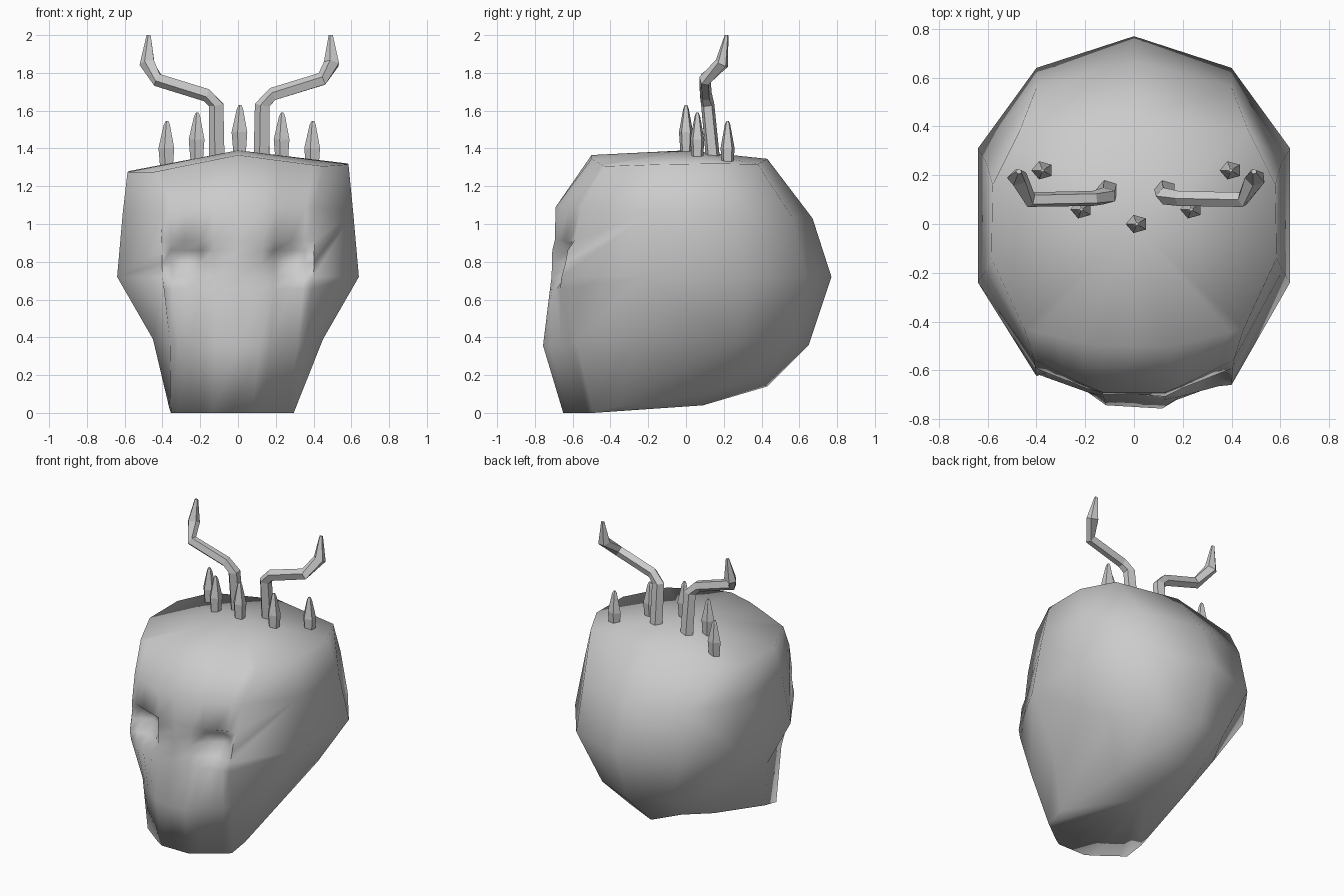
import bpy, bmesh, math
from mathutils import Vector

if "Cube" in bpy.data.objects:
    bpy.data.objects.remove(bpy.data.objects["Cube"])

grey = bpy.data.materials.new("bone grey")
grey.diffuse_color = (0.6, 0.6, 0.6, 1)
grey.use_nodes = True
grey.node_tree.nodes["Principled BSDF"].inputs["Base Color"].default_value = grey.diffuse_color


def add_object(name, bm):
    bmesh.ops.recalc_face_normals(bm, faces=bm.faces[:])
    me = bpy.data.meshes.new(name)
    bm.to_mesh(me)
    bm.free()
    me.materials.append(grey)
    ob = bpy.data.objects.new(name, me)
    bpy.context.collection.objects.link(ob)
    return ob


# Head: horizontal levels, each with half-outline points
# (front, front corner, side front, side back, back corner, back) as x, y, z
LEVELS = [
    [(0, -.65, 0), (.325, -.49, 0), (.335, -.36, .03), (.27, .12, .11), (.20, .38, .18), (0, .43, .14)],
    [(0, -.75, .35), (.36, -.56, .37), (.45, -.26, .39), (.42, .28, .38), (.27, .54, .37), (0, .65, .36)],
    [(0, -.70, .72), (.40, -.63, .72), (.64, -.24, .72), (.64, .31, .72), (.40, .64, .72), (0, .77, .72)],
    [(0, -.69, 1.09), (.41, -.555, 1.09), (.61, -.19, 1.06), (.605, .25, 1.05), (.40, .56, 1.04), (0, .67, 1.03)],
    [(0, -.50, 1.365), (.45, -.43, 1.29), (.585, -.14, 1.295), (.58, .16, 1.30), (.47, .38, 1.30), (0, .43, 1.345)],
]
# rows as (level position, eye socket depth factor)
ROWS = [(0, 0), (1, 0), (1.82, 0), (2, .5), (2.2, 1), (2.38, .85), (2.52, 0), (3, 0), (4, 0)]
# front columns as (fraction towards the corner, eye socket depth factor)
FRONT = [(0, 0), (.32, 0), (.48, .75), (.7, 1), (.88, .55), (1, .1)]


def half_row(pos, depth):
    i = min(int(pos), len(LEVELS) - 2)
    key = [Vector(a).lerp(Vector(b), pos - i) for a, b in zip(LEVELS[i], LEVELS[i + 1])]
    pts = []
    for t, d in FRONT:
        p = key[0].lerp(key[1], t)
        # front stays flat near the middle, then turns to the corner
        p.y = key[0].y + (key[1].y - key[0].y) * max(0, (t - .35) / .65)
        p.y += .13 * d * depth
        pts.append(p)
    return pts + key[2:]


bm = bmesh.new()
rings, extra = [], set()
nf = len(FRONT)
for pos, depth in ROWS:
    half = half_row(pos, depth)
    n = len(half)
    full = half + [Vector((-p.x, p.y, p.z)) for p in reversed(half[1:-1])]
    for k, p in enumerate(full):
        if pos >= 4:
            p.z += .035 * p.x       # slightly tilted crown
        if pos == 0:
            if p.x < 0 and p.y > 0:
                p.z += .03          # left underside sits higher
            p.x -= .03              # chin leans to one side
        if pos == 1 and p.y < -.5:
            p.y -= .06 * p.x        # muzzle turns a little
        if 1.5 < pos < 2.4 and k < nf:
            p.y -= .09 * p.x        # fuller right cheek
    ring = [bm.verts.new(p) for p in full]
    rings.append(ring)
    if pos != int(pos):
        extra.update(ring[nf - 1:len(ring) - nf + 2])
m = len(rings[0])
for a, b in zip(rings, rings[1:]):
    for i in range(m):
        j = (i + 1) % m
        bm.faces.new((a[i], a[j], b[j], b[i]))
top = bm.verts.new((0, 0, 1.39))
base = bm.verts.new((0, .09, .04))
for i in range(m):
    j = (i + 1) % m
    bm.faces.new((rings[-1][i], rings[-1][j], top))
    bm.faces.new((rings[0][j], rings[0][i], base))
# sides and back keep only the main levels
cuts = [e for e in bm.edges if all(v in extra for v in e.verts)
        and abs(e.verts[0].co.z - e.verts[1].co.z) < .035]
bmesh.ops.dissolve_edges(bm, edges=cuts, use_verts=True)
head = add_object("head", bm)
bpy.context.view_layer.objects.active = head
head.select_set(True)
bpy.ops.object.shade_smooth_by_angle(angle=math.radians(88))


def sweep(name, path, sides):
    """Faceted tube along (x, y, z, radius) points."""
    bm = bmesh.new()
    pts = [Vector(p[:3]) for p in path]
    loops = []
    for k, p in enumerate(pts):
        t = (pts[min(k + 1, len(pts) - 1)] - pts[max(k - 1, 0)]).normalized()
        u = t.cross(Vector((0, 1, 0))).normalized()
        v = t.cross(u)
        r = path[k][3]
        loops.append([bm.verts.new(p + r * (u * math.cos(a) + .85 * v * math.sin(a)))
                      for a in (2 * math.pi * i / sides for i in range(sides))])
    for a, b in zip(loops, loops[1:]):
        for i in range(sides):
            j = (i + 1) % sides
            bm.faces.new((a[i], a[j], b[j], b[i]))
    bm.faces.new(loops[0])
    bm.faces.new(loops[-1])
    return add_object(name, bm)


# Antlers, mirrored about x = 0.01
ANTLER = [(.118, .145, 1.32, .046), (.122, .115, 1.63, .043), (.175, .105, 1.685, .038),
          (.435, .100, 1.765, .038), (.488, .190, 1.85, .044), (.482, .215, 2.0, .012)]
for side, s in (("right", 1), ("left", -1)):
    sweep("antler_" + side, [(.01 + s * x, y, z, r) for x, y, z, r in ANTLER], 5)

# Crown spikes
for k, (x, y, z) in enumerate([(-.375, .22, 1.545), (-.215, .06, 1.59), (.012, 0, 1.63),
                               (.235, .06, 1.59), (.397, .22, 1.545)]):
    h = .22
    sweep(f"spike_{k + 1}", [(x, y, z - h - .04, .036), (x, y, z - .65 * h, .046),
                             (x, y, z - .02, .018), (x, y, z, .008)], 5)
